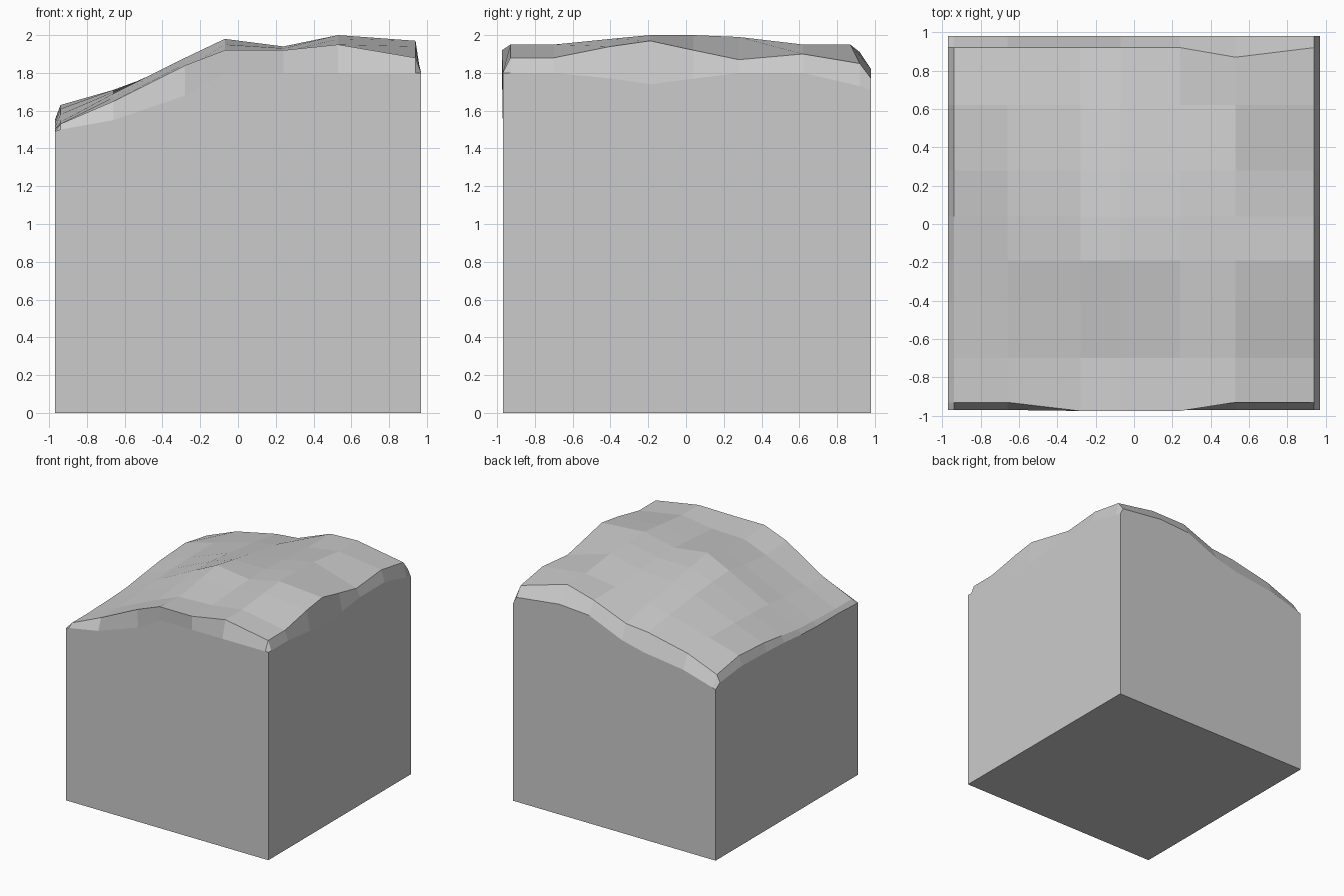
import bpy
import bmesh

cube = bpy.data.objects.get("Cube")
if cube:
    bpy.data.objects.remove(cube, do_unlink=True)

# Block footprint and the lines of the surface grid
LEFT, RIGHT, FRONT, BACK = -0.97, 0.97, -0.97, 0.98
columns = [-0.94, -0.66, -0.28, -0.07, 0.24, 0.53, 0.94]
rows = [-0.93, -0.7, -0.4, -0.19, 0.04, 0.28, 0.62, 0.92]

# Ground heights, front row to back row, each from -x to +x
ground = [
    [1.53, 1.65, 1.84, 1.92, 1.92, 1.95, 1.88],
    [1.53, 1.65, 1.82, 1.9, 1.91, 1.95, 1.88],
    [1.54, 1.67, 1.85, 1.95, 1.93, 1.98, 1.94],
    [1.55, 1.69, 1.88, 1.98, 1.94, 2.0, 1.97],
    [1.58, 1.7, 1.87, 1.94, 1.94, 2.0, 1.92],
    [1.61, 1.71, 1.85, 1.9, 1.93, 1.99, 1.87],
    [1.63, 1.71, 1.81, 1.85, 1.91, 1.95, 1.9],
    [1.58, 1.69, 1.77, 1.79, 1.91, 1.95, 1.85],
]

# Heights where the vertical walls meet the sloped rim
front_rim = [1.55, 1.55, 1.68, 1.8, 1.8, 1.8, 1.8]
back_rim = [1.57, 1.57, 1.62, 1.67, 1.8, 1.82, 1.77]
left_rim = [1.49, 1.5, 1.5, 1.51, 1.53, 1.54, 1.55, 1.52]
right_rim = [1.8, 1.8, 1.77, 1.74, 1.77, 1.8, 1.8, 1.73]
front_rim[0], back_rim[0] = 1.5, 1.49
corners = {"front": (1.49, 1.8), "back": (1.48, 1.71)}


def rim_row(y, heights, ends):
    """Outer row of points along a front or back wall."""
    xs = [LEFT] + columns + [RIGHT]
    zs = [ends[0]] + heights + [ends[1]]
    return [(x, y, z) for x, z in zip(xs, zs)]


def ground_row(j):
    """One row across the ground, closed by a rim point at each side."""
    points = [(LEFT, rows[j], left_rim[j])]
    for i, x in enumerate(columns):
        y = rows[j]
        if j == 0 and i in (2, 3, 4):
            y = -0.975          # the ground reaches the wall mid-front
        if rows[j] == rows[-1] and i == 5:
            y = 0.87            # small notch in the back edge
        points.append((x, y, ground[j][i]))
    points.append((RIGHT, rows[j], right_rim[j]))
    return points


bm = bmesh.new()

# Uneven ground with its sloped rim
layout = [rim_row(FRONT, front_rim, corners["front"])]
layout += [ground_row(j) for j in range(len(rows))]
layout.append(rim_row(BACK, back_rim, corners["back"]))
grid = [[bm.verts.new(p) for p in line] for line in layout]
for near, far in zip(grid, grid[1:]):
    for i in range(len(near) - 1):
        bm.faces.new((near[i], near[i + 1], far[i + 1], far[i]))

# Walls dropped from the rim, closed by a flat base
border = [e for e in bm.edges if e.is_boundary]
dropped = bmesh.ops.extrude_edge_only(bm, edges=border)["geom"]
for item in dropped:
    if isinstance(item, bmesh.types.BMVert):
        item.co.z = 0
bmesh.ops.holes_fill(bm, edges=[e for e in bm.edges if e.is_boundary], sides=0)
bmesh.ops.recalc_face_normals(bm, faces=bm.faces[:])

mesh = bpy.data.meshes.new("terrain_block")
bm.to_mesh(mesh)
bm.free()
block = bpy.data.objects.new("terrain_block", mesh)
bpy.context.collection.objects.link(block)

# Plain grey stone
stone = bpy.data.materials.new("grey_stone")
stone.use_nodes = True
colour = (0.6, 0.6, 0.6, 1)
stone.diffuse_color = colour
stone.node_tree.nodes["Principled BSDF"].inputs["Base Color"].default_value = colour
mesh.materials.append(stone)
